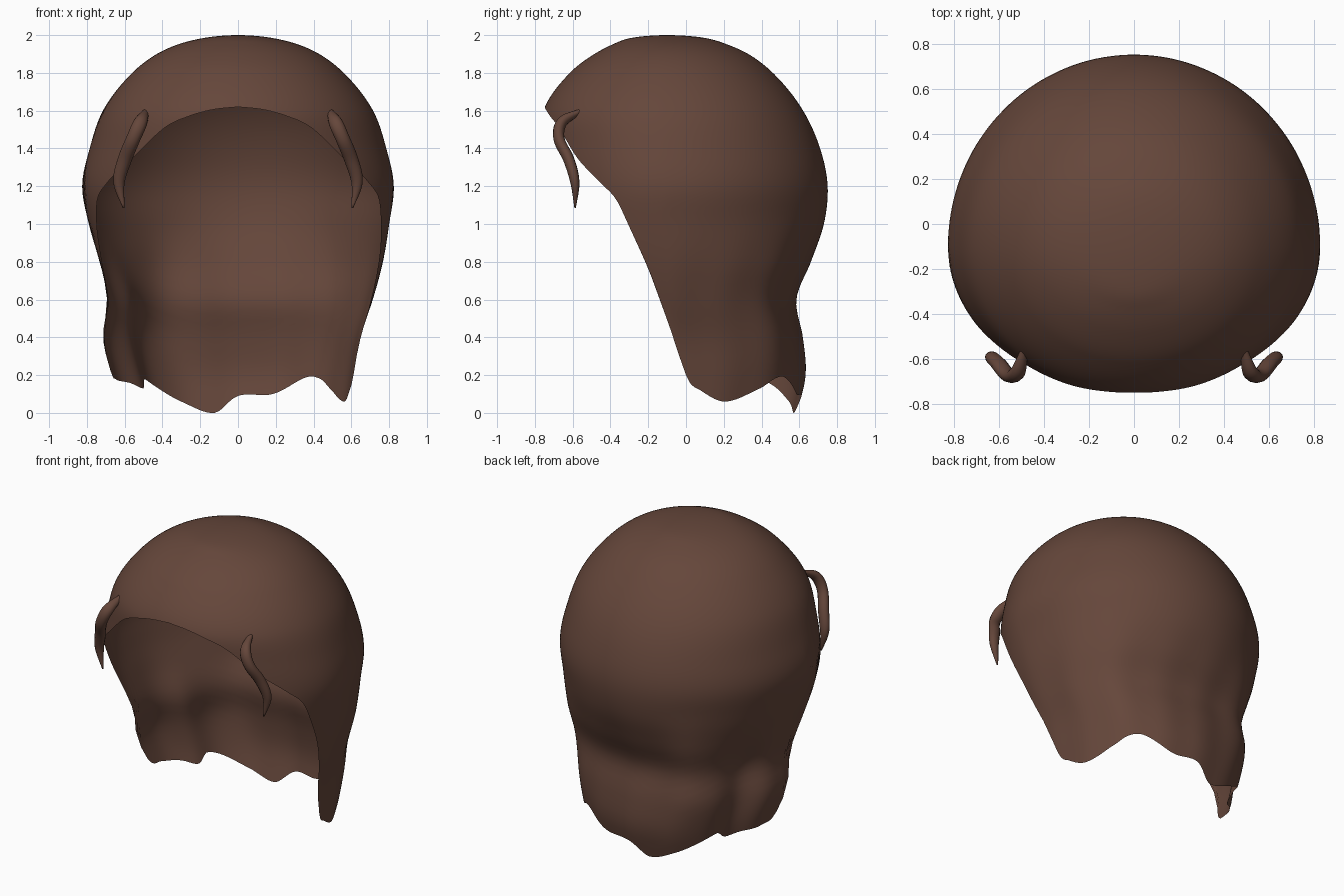
import bpy, bmesh, math
from mathutils import Vector

if "Cube" in bpy.data.objects:
    bpy.data.objects.remove(bpy.data.objects["Cube"])

brown = bpy.data.materials.new("brown_hair")
brown.diffuse_color = (0.13, 0.062, 0.043, 1)
brown.use_nodes = True
brown.node_tree.nodes["Principled BSDF"].inputs["Base Color"].default_value = brown.diffuse_color


def smooth_table(rows, t):
    """Cubic interpolation of row values by their first column."""
    t = min(max(t, rows[0][0]), rows[-1][0])
    i = 0
    while i < len(rows) - 2 and t > rows[i + 1][0]:
        i += 1
    p1, p2 = rows[i], rows[i + 1]
    p0, p3 = rows[max(i - 1, 0)], rows[min(i + 2, len(rows) - 1)]
    h = p2[0] - p1[0]
    u = (t - p1[0]) / h
    out = []
    for k in range(1, len(p1)):
        m1 = (p2[k] - p0[k]) / (p2[0] - p0[0]) * h
        m2 = (p3[k] - p1[k]) / (p3[0] - p1[0]) * h
        out.append((2*u**3 - 3*u*u + 1) * p1[k] + (u**3 - 2*u*u + u) * m1
                   + (3*u*u - 2*u**3) * p2[k] + (u**3 - u*u) * m2)
    return out


# Height, left width, right width, back y, front y, centre y
SECTIONS = [
    (2.0, 0, 0, -.1, -.1, -.1), (1.985, .18, .18, .10, -.29, -.1),
    (1.95, .32, .32, .22, -.39, -.1), (1.9, .43, .43, .33, -.485, -.1),
    (1.8, .56, .56, .46, -.615, -.1), (1.6, .715, .715, .62, -.755, -.1),
    (1.4, .785, .785, .71, -.765, -.1), (1.2, .825, .825, .75, -.75, -.1),
    (1.0, .79, .80, .73, -.74, -.1), (.8, .735, .765, .66, -.72, -.08),
    (.6, .69, .71, .58, -.70, -.06), (.4, .715, .645, .615, -.68, -.03),
    (.2, .67, .61, .63, -.65, 0), (0, .60, .58, .585, -.60, 0)]
PROFILE = [(math.sqrt(2 - s[0]),) + s[1:] for s in SECTIONS]

# Angle from the back (degrees) and height of the lower edge
FACE_EDGE = [(95, .5), (101, .76), (113, 1.1), (123, 1.22), (135, 1.34),
             (149, 1.51), (159, 1.57), (169, 1.605), (180, 1.62)]
HEM = [(-90, .23), (-80, .18), (-68, .16), (-58, .13), (-51, .18), (-28, .06),
       (-12, 0), (0, .09), (18, .10), (36, .19), (44, .18), (52, .13),
       (70, .06), (83, .12), (90, .2)]
EDGE = [(-a, z) for a, z in reversed(FACE_EDGE)] + HEM + FACE_EDGE


def bump(deg, centre, width):
    return math.exp(-((deg - centre) / width) ** 2)


def ramp(z, high, low):
    w = max(0, min(1, (high - z) / (high - low)))
    return w * w * (3 - 2 * w)


def hair_point(deg, t):
    low = smooth_table(EDGE, deg)[0]
    s = t * math.sqrt(2 - low)
    z = 2 - s * s
    left, right, back, front, mid = smooth_table(PROFILE, s)
    a = math.radians(deg)
    x = math.sin(a) * (right if deg > 0 else left)
    c = math.cos(a)
    y = c * (back - mid if c > 0 else mid - front)
    # Soft folds in the lower hair
    w = ramp(z, 1.1, .55)
    r = 1 + w * .005 * math.cos(15 * a + 2 * z)
    r += .09 * bump(deg, -35, 17) * w * (1 - .65 * ramp(z, .55, .15))
    r -= .09 * bump(deg, -59, 13) * ramp(z, .95, .35)
    r += .06 * bump(deg, 46, 20) * w * (1 - .5 * ramp(z, .4, .15))
    return Vector((x * r, mid + y * r, max(z, 0)))


# Open hair shell, fanned from the crown to the edge
COLS, ROWS = 180, 64
bm = bmesh.new()
crown = bm.verts.new((0, -.1, 2))
grid = [[bm.verts.new(hair_point(-180 + 360 * i / COLS, j / ROWS))
         for j in range(1, ROWS + 1)] for i in range(COLS)]
for i in range(COLS):
    p, q = grid[i], grid[(i + 1) % COLS]
    bm.faces.new((crown, p[0], q[0]))
    for j in range(ROWS - 1):
        bm.faces.new((p[j], p[j + 1], q[j + 1], q[j]))
bmesh.ops.recalc_face_normals(bm, faces=bm.faces)
top = max(bm.faces, key=lambda f: f.calc_center_median().z)
if top.normal.z < 0:
    bmesh.ops.reverse_faces(bm, faces=bm.faces)
for f in bm.faces:
    f.smooth = True
mesh = bpy.data.meshes.new("hair_shell")
bm.to_mesh(mesh)
bm.free()
mesh.materials.append(brown)
bpy.context.collection.objects.link(bpy.data.objects.new("hair_shell", mesh))

# Tapered loose locks beside the face
LOCK = [(.485, -.55, 1.60, .014), (.515, -.655, 1.54, .036), (.555, -.672, 1.45, .037),
        (.60, -.62, 1.34, .037), (.63, -.588, 1.22, .03), (.605, -.587, 1.085, .005)]
for side, name in ((-1, "left_lock"), (1, "right_lock")):
    path = [(i,) + p for i, p in enumerate(LOCK)]
    pts = [smooth_table(path, 5 * k / 30) for k in range(31)]
    bm = bmesh.new()
    rings = []
    for k, (x, y, z, r) in enumerate(pts):
        d = Vector(pts[min(k + 1, 30)][:3]) - Vector(pts[max(k - 1, 0)][:3])
        u = d.cross(Vector((0, 1, 0))).normalized()
        v = d.cross(u).normalized()
        ring = []
        for n in range(12):
            a = n * math.tau / 12
            p = Vector((x, y, z)) + r * (math.cos(a) * u + .8 * math.sin(a) * v)
            ring.append(bm.verts.new((p.x * side, p.y, p.z)))
        rings.append(ring)
    for p, q in zip(rings, rings[1:]):
        for n in range(12):
            bm.faces.new((p[n], p[(n + 1) % 12], q[(n + 1) % 12], q[n]))
    bm.faces.new(rings[0])
    bm.faces.new(rings[-1])
    bmesh.ops.recalc_face_normals(bm, faces=bm.faces)
    for f in bm.faces:
        f.smooth = True
    mesh = bpy.data.meshes.new(name)
    bm.to_mesh(mesh)
    bm.free()
    mesh.materials.append(brown)
    bpy.context.collection.objects.link(bpy.data.objects.new(name, mesh))
